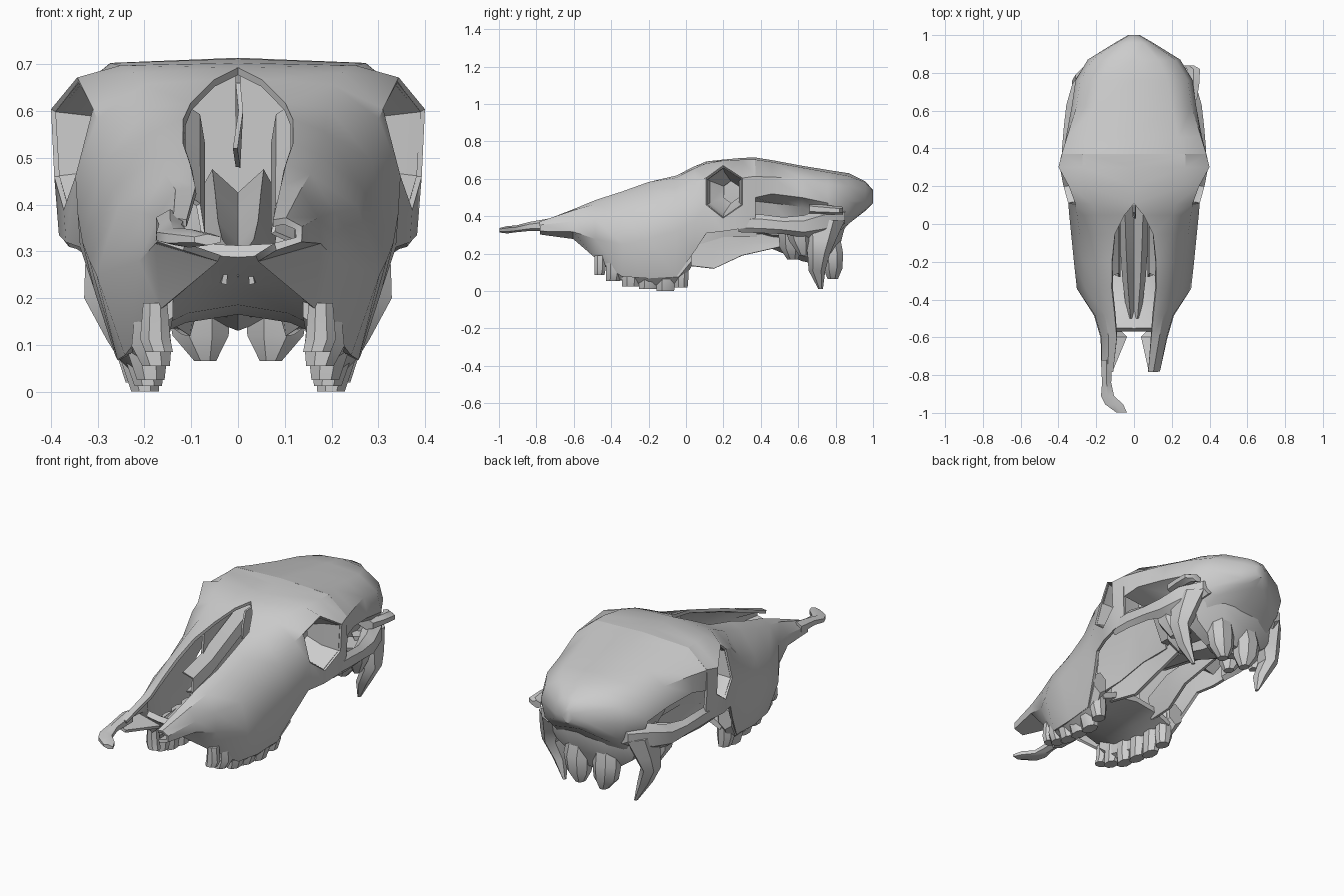
import bpy, bmesh, math, random
from mathutils import Vector

random.seed(4)


def finish(name, bm, thick=0, mirror=False, angle=35):
    bmesh.ops.remove_doubles(bm, verts=bm.verts, dist=0.0005)
    bmesh.ops.recalc_face_normals(bm, faces=bm.faces)
    me = bpy.data.meshes.new(name)
    bm.to_mesh(me)
    bm.free()
    ob = bpy.data.objects.new(name, me)
    bpy.context.collection.objects.link(ob)
    bpy.ops.object.select_all(action='DESELECT')
    ob.select_set(True)
    bpy.context.view_layer.objects.active = ob
    if thick:
        m = ob.modifiers.new("thickness", 'SOLIDIFY')
        m.thickness, m.offset = thick, 0
        bpy.ops.object.modifier_apply(modifier=m.name)
    if mirror:
        m = ob.modifiers.new("mirror", 'MIRROR')
        bpy.ops.object.modifier_apply(modifier=m.name)
    bpy.ops.object.shade_smooth_by_angle(angle=math.radians(angle))
    return ob


def loft(bm, rows, closed=False, caps=False, skip=()):
    """Join rows of points with quads; skip holds (row, column) holes."""
    grid = [[bm.verts.new(p) for p in r] for r in rows]
    n = len(grid[0])
    for i in range(len(grid) - 1):
        for j in range(n if closed else n - 1):
            if (i, j) in skip:
                continue
            k = (j + 1) % n
            bm.faces.new((grid[i][j], grid[i][k], grid[i + 1][k], grid[i + 1][j]))
    if caps:
        bm.faces.new(grid[0])
        bm.faces.new(grid[-1])


def station(row, side=1):
    """(y, x, z, x, z, ...) to 3D points."""
    return [(side * row[i], row[0], row[i + 1]) for i in range(1, len(row), 2)]


def tube(bm, path, n=6, up=False):
    """Path of (x, y, z, a, b): rings lie across y, or across z when up."""
    rows = []
    for x, y, z, a, b in path:
        ring = []
        for k in range(n):
            t = 2 * math.pi * (k + .5) / n
            c, s = a * math.cos(t), b * math.sin(t)
            ring.append((x + c, y + s, z) if up else (x + c, y, z + s))
        rows.append(ring)
    loft(bm, rows, True, True)


# Face and forehead shell, with orbit openings
face = [
    (-.78, .075, .36, .10, .365, .13, .35, .13, .325, .08, .31),
    (-.60, .09, .43, .13, .425, .165, .37, .17, .32, .04, .285),
    (-.48, .10, .48, .15, .46, .20, .38, .205, .28, .16, .18),
    (-.34, .115, .525, .17, .50, .25, .39, .295, .25, .235, .08),
    (-.20, .115, .575, .18, .55, .26, .43, .31, .28, .25, .07),
    (-.05, .10, .61, .19, .60, .28, .49, .325, .32, .255, .08),
    (.05, .05, .66, .20, .65, .295, .58, .335, .38, .30, .22),
    (.11, 0, .685, .22, .675, .305, .60, .34, .46, .33, .31),
    (.20, 0, .695, .25, .69, .34, .665, .365, .39, .36, .32),
    (.30, 0, .704, .27, .695, .393, .60, .385, .46, .375, .335),
    (.37, 0, .706, .27, .695, .375, .61, .375, .48, .365, .35),
]
holes = {(7, 2), (8, 2)}
bm = bmesh.new()
loft(bm, [station(r) for r in face], skip=holes)
left = [station(r, -1) for r in face]
left[0] = [(x - .035, y, z) for x, y, z in left[0]]
loft(bm, left, skip=holes)
finish("face_shell", bm, .016)

# Long surviving snout prong on the left side
bm = bmesh.new()
tube(bm, [(-.145, -.72, .355, .035, .035), (-.145, -.84, .345, .028, .024),
          (-.14, -.91, .332, .04, .018), (-.105, -.955, .328, .055, .02),
          (-.065, -.998, .325, .032, .012)])
finish("snout_prong", bm)

# Braincase
brain = [
    (.37, 0, .714, .273, .703, .383, .612, .375, .50, .20, .48, .13, .32, 0, .29),
    (.46, 0, .70, .235, .69, .355, .61, .36, .52, .21, .47, .15, .30, 0, .27),
    (.62, 0, .67, .20, .66, .305, .60, .33, .50, .23, .45, .19, .29, 0, .25),
    (.76, 0, .647, .18, .635, .285, .57, .31, .47, .28, .39, .21, .27, 0, .23),
    (.87, 0, .63, .13, .615, .22, .56, .245, .48, .22, .39, .17, .36, 0, .37),
    (.96, 0, .585, .05, .58, .09, .54, .10, .48, .09, .45, .05, .435, 0, .43),
    (1.0, 0, .54, .012, .535, .025, .525, .03, .50, .02, .48, .01, .47, 0, .47),
]
rows = []
for r in brain:
    half = station(r)
    rows.append(half + [(-x, y, z) for x, y, z in half[-2:0:-1]])
bm = bmesh.new()
loft(bm, rows, True, True)
finish("braincase", bm, angle=45)

# Broad occiput wall below the crest
bm = bmesh.new()
tube(bm, [(0, .74, .42, .29, .12), (0, .74, .33, .29, .115),
          (0, .73, .24, .24, .10), (0, .73, .16, .12, .07)], 8, True)
finish("occiput", bm)

# Basal bar running forward under the braincase
bm = bmesh.new()
tube(bm, [(0, .20, .31, .05, .03), (0, .45, .27, .06, .04), (0, .62, .22, .08, .06),
          (0, .76, .19, .09, .06)])
finish("skull_base", bm)

# Cheek arches, joined to the braincase behind
bm = bmesh.new()
tube(bm, [(.362, .28, .36, .02, .045), (.362, .40, .36, .022, .05),
          (.345, .52, .35, .03, .045), (.315, .63, .345, .05, .06),
          (.275, .74, .37, .06, .075), (.22, .85, .40, .04, .04)])
finish("cheek_arch", bm, mirror=True)

# Orbit cups: open sockets running inward from the rim
rim = [(.305, .11, .60), (.34, .20, .665), (.39, .30, .60),
       (.382, .30, .46), (.362, .20, .39), (.34, .11, .46)]
mid = Vector((.30, .22, .53))
bm = bmesh.new()
loft(bm, [rim, [mid + (Vector(p) - mid) * .85 - Vector((.08, 0, 0)) for p in rim],
          [mid + (Vector(p) - mid) * .45 - Vector((.13, -.03, 0)) for p in rim]], True)
finish("orbit_cup", bm, .008, True)

# Inner walls between the nose cavity and the orbits
bm = bmesh.new()
loft(bm, [[(.14, .38, .66), (.15, .38, .48), (.10, .38, .29)],
          [(.15, .20, .68), (.15, .20, .50), (.10, .20, .29)],
          [(.14, .04, .64), (.14, .04, .45), (.12, .04, .24)],
          [(.12, -.12, .58), (.13, -.12, .42), (.16, -.12, .20)]])
finish("nasal_wall", bm, .012, True)

# Palate, arched between the tooth rows
bm = bmesh.new()
loft(bm, [[(x * w, y, c + (e - c) * abs(x) ** 2) for x in (-1, -.55, 0, .55, 1)]
          for y, w, c, e in ((-.56, .14, .30, .315), (-.47, .155, .25, .22),
                             (-.34, .20, .20, .14), (-.15, .21, .18, .12),
                             (.02, .22, .19, .13))])
finish("palate", bm, .03)

# Midline septum
bm = bmesh.new()
loft(bm, [[(0, .06, .66), (.006, .03, .60), (-.006, .04, .52)],
          [(0, .36, .68), (0, .36, .58), (0, .36, .48)]])
finish("septum", bm, .01)

# Twin-lobed nose floor bone rising toward the back
bm = bmesh.new()
loft(bm, [[(s * w, y, z + d) for s, d in ((-1, -.07), (-.6, 0), (0, -.05), (.6, 0), (1, -.07))]
          for y, w, z in ((-.50, .03, .30), (-.3, .055, .32), (-.1, .07, .36),
                          (.1, .08, .42), (.34, .09, .47))])
finish("nose_floor", bm, .012)

# Scrolled bones inside the nose
bm = bmesh.new()
loft(bm, [[(.13, y, z), (.085, y + .02, z - .03), (.075, y, z - .09), (.12, y + .02, z - .11)]
          for y, z in ((-.28, .43), (-.12, .47), (.06, .55), (.22, .62))])
finish("nose_scroll", bm, .01, True)

# Cheek tooth rows: gum ridge and worn crowns close together
bm = bmesh.new()
tube(bm, [(.165, -.44, .18, .03, .04), (.19, -.36, .13, .045, .07),
          (.215, -.2, .11, .045, .08), (.225, -.04, .11, .042, .07),
          (.25, .03, .19, .045, .06)])
teeth = [(-.46, .085, .032), (-.385, .055, .046), (-.295, .025, .054),
         (-.20, .012, .056), (-.105, .0, .056), (-.025, .02, .042)]
for i, (y, low, half) in enumerate(teeth):
    x = .172 + .008 * i
    j = random.uniform(-.006, .006)
    w = .035 if i == 0 else .046
    tube(bm, [(x + .005, y, .19, w * .8, half), (x + .005, y, .07 + low / 2, w, half),
              (x + j, y + j, low, .032, half * .9)], 8, True)
finish("tooth_row", bm, mirror=True)

# Pterygoid plates sweeping down behind the palate
bm = bmesh.new()
loft(bm, [[(.12, -.02, .26), (.13, -.02, .18), (.14, -.02, .14)],
          [(.10, .15, .31), (.10, .15, .22), (.11, .15, .12)],
          [(.09, .30, .31), (.08, .30, .25), (.09, .30, .19)],
          [(.10, .52, .30), (.10, .52, .27), (.10, .52, .24)]])
finish("pterygoid_plate", bm, .016, True)

# Condyles, ear capsules and downward processes at the back
bm = bmesh.new()
tube(bm, [(.08, .77, .28, .07, .06), (.085, .785, .20, .075, .06),
          (.08, .785, .12, .065, .055), (.07, .785, .065, .025, .03)], 8, True)
finish("condyle", bm, mirror=True)
bm = bmesh.new()
tube(bm, [(.18, .56, .33, .07, .07), (.17, .56, .23, .06, .06),
          (.15, .57, .17, .025, .03)], 7, True)
tube(bm, [(.27, .60, .36, .07, .08), (.28, .61, .27, .05, .06),
          (.26, .63, .19, .02, .025)], 6, True)
finish("ear_capsule", bm, mirror=True)
bm = bmesh.new()
tube(bm, [(.25, .73, .38, .07, .12), (.275, .72, .27, .06, .08), (.29, .71, .20, .045, .06),
          (.25, .70, .11, .035, .045), (.21, .72, .01, .008, .012)], 6, True)
finish("neck_process", bm, mirror=True)

# Ear stub preserved on the right only
bm = bmesh.new()
tube(bm, [(.29, .66, .44, .05, .03), (.315, .74, .435, .035, .025),
          (.315, .82, .43, .04, .022), (.29, .84, .43, .03, .02)])
finish("ear_stub", bm)
